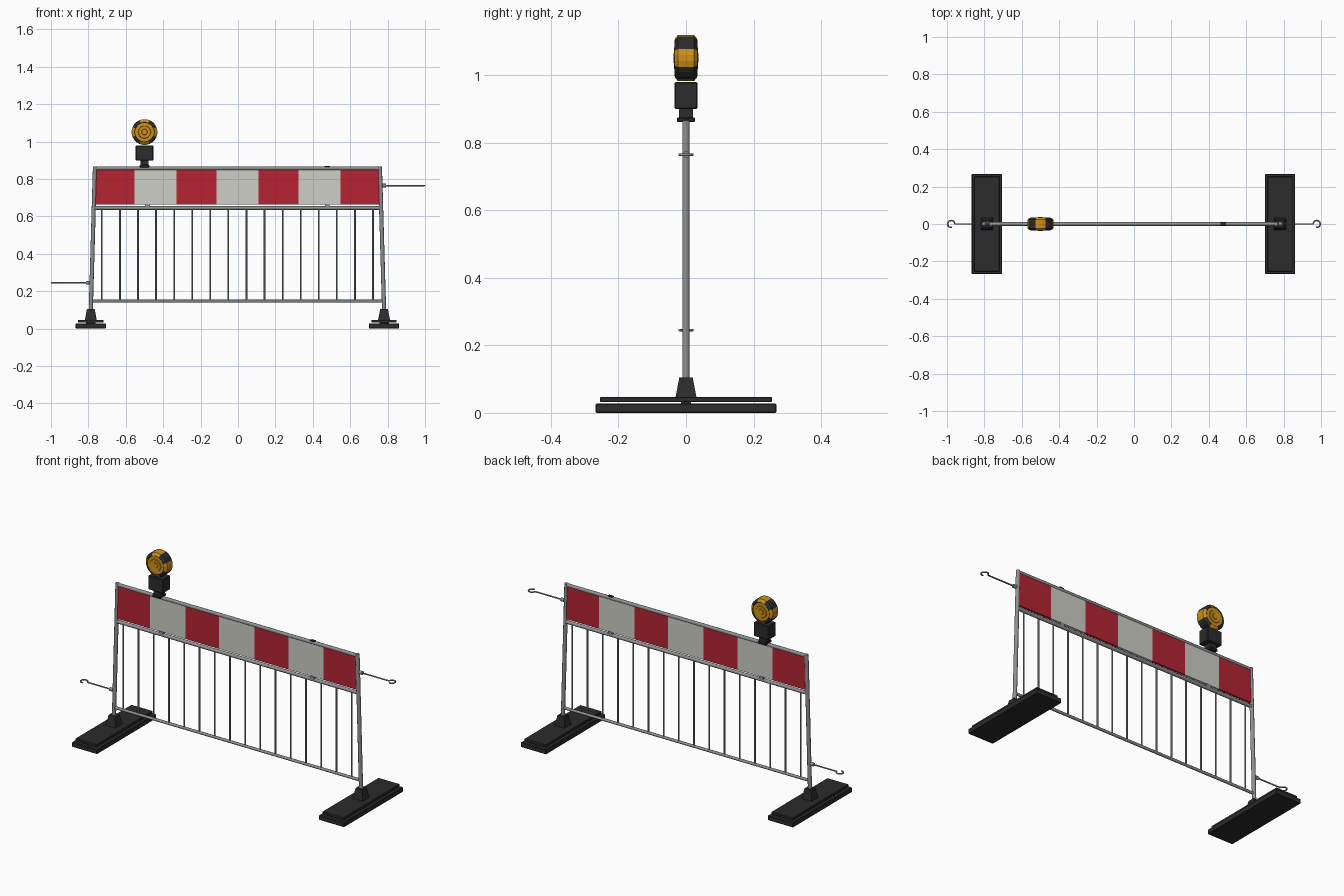
import bpy, bmesh, math
from mathutils import Vector

cube = bpy.data.objects.get("Cube")
if cube:
    bpy.data.objects.remove(cube, do_unlink=True)


def material(name, rgb):
    m = bpy.data.materials.new(name)
    m.use_nodes = True
    colour = (*rgb, 1)
    m.diffuse_color = colour
    m.node_tree.nodes["Principled BSDF"].inputs["Base Color"].default_value = colour
    return m


METAL = material("galvanised steel", (0.27, 0.28, 0.29))
RED = material("warning red", (0.46, 0.018, 0.032))
WHITE = material("warning white", (0.62, 0.62, 0.57))
BLACK = material("black rubber", (0.025, 0.025, 0.025))
AMBER = material("amber lens", (0.62, 0.28, 0.01))

MID = -0.003          # middle of the frame
POST_LOW, POST_TOP = 0.784, 0.762
TOP, MIDDLE, BOTTOM = 0.857, 0.645, 0.147


def finish(name, bm, mats, smooth=False):
    bmesh.ops.recalc_face_normals(bm, faces=bm.faces)
    mesh = bpy.data.meshes.new(name)
    bm.to_mesh(mesh)
    bm.free()
    for m in mats:
        mesh.materials.append(m)
    ob = bpy.data.objects.new(name, mesh)
    bpy.context.collection.objects.link(ob)
    if smooth:
        bpy.ops.object.select_all(action='DESELECT')
        ob.select_set(True)
        bpy.context.view_layer.objects.active = ob
        bpy.ops.object.shade_smooth_by_angle(angle=math.radians(40))
    return ob


def block(name, mat, centre, size, taper=1.0, bevel=0.0):
    """Box whose top is scaled by taper."""
    bm = bmesh.new()
    bmesh.ops.create_cube(bm, size=1)
    for v in bm.verts:
        k = taper if v.co.z > 0 else 1
        v.co = Vector((v.co.x * size[0] * k, v.co.y * size[1] * k, v.co.z * size[2])) + Vector(centre)
    if bevel:
        bmesh.ops.bevel(bm, geom=bm.edges[:], offset=bevel, segments=1, affect='EDGES')
    return finish(name, bm, [mat])


def tube(name, mat, a, b, radius, sides=12):
    a, b = Vector(a), Vector(b)
    bm = bmesh.new()
    bmesh.ops.create_cone(bm, cap_ends=True, segments=sides, radius1=radius, radius2=radius,
                          depth=(b - a).length)
    bm.transform((b - a).to_track_quat('Z', 'Y').to_matrix().to_4x4())
    bmesh.ops.translate(bm, verts=bm.verts, vec=(a + b) / 2)
    return finish(name, bm, [mat], True)


def post_x(z):
    return POST_LOW + (POST_TOP - POST_LOW) * (z - 0.1) / 0.76


# Feet and leaning posts
for side, s in (("left", 1), ("right", -1)):
    x = MID + s * POST_LOW
    block(side + "_foot_slab", BLACK, (x, 0, 0.014), (0.161, 0.535, 0.028), bevel=0.003)
    block(side + "_foot_neck", BLACK, (x, 0, 0.03), (0.05, 0.03, 0.02))
    block(side + "_foot_plate", BLACK, (x, 0, 0.0395), (0.135, 0.508, 0.015), bevel=0.002)
    block(side + "_foot_socket", BLACK, (x, 0, 0.0755), (0.064, 0.062, 0.059), taper=0.64)
    tube(side + "_post", METAL, (MID + s * post_x(0.05), 0, 0.05),
         (MID + s * post_x(0.866), 0, 0.866), 0.011)

# Rails between the posts
for name, z, r in (("top_rail", TOP, 0.010), ("middle_rail", MIDDLE, 0.010), ("bottom_rail", BOTTOM, 0.008)):
    tube(name, METAL, (MID - post_x(z), 0, z), (MID + post_x(z), 0, z), r)

# Upright infill bars
COUNT = 16
for i in range(COUNT):
    x = MID + 0.725 * (2 * i / (COUNT - 1) - 1)
    tube(f"infill_bar_{i + 1}", METAL, (x, 0, BOTTOM), (x, 0, MIDDLE), 0.0045, 8)

# Striped board, its outer ends following the posts
LOW, HIGH, HALF = 0.663, 0.854, 0.006
cuts = [-0.55, -0.327, -0.113, 0.113, 0.327, 0.55]
lows = [-post_x(LOW)] + cuts + [post_x(LOW)]
highs = [-post_x(HIGH)] + cuts + [post_x(HIGH)]
for i in range(len(lows) - 1):
    outline = [(lows[i], LOW), (lows[i + 1], LOW), (highs[i + 1], HIGH), (highs[i], HIGH)]
    bm = bmesh.new()
    face = bm.faces.new([bm.verts.new((MID + x, -HALF, z)) for x, z in outline])
    out = bmesh.ops.extrude_face_region(bm, geom=[face])
    bmesh.ops.translate(bm, vec=(0, 2 * HALF, 0),
                        verts=[g for g in out["geom"] if isinstance(g, bmesh.types.BMVert)])
    finish(f"board_stripe_{i + 1}", bm, [WHITE if i % 2 else RED])

# Clips holding the board
for s in (-1, 1):
    block("board_clip", METAL, (MID + s * 0.48, 0, 0.654), (0.026, 0.018, 0.024))
block("top_clip", BLACK, (MID + 0.48, 0, 0.864), (0.028, 0.014, 0.012))

# Coupling hooks: one high on the left, one low on the right
for side, s, z in (("left", 1, 0.765), ("right", -1, 0.245)):
    start = MID + s * post_x(z)
    curve = bpy.data.curves.new(side + "_hook", 'CURVE')
    curve.dimensions = '3D'
    curve.bevel_depth = 0.004
    curve.bevel_resolution = 2
    curve.use_fill_caps = True
    path = [(start, 0), (s * 0.955, 0)]
    for k in range(11):
        a = math.radians(170 - 27 * k)
        path.append((s * (0.977 + 0.019 * math.cos(a)), 0.019 * math.sin(a)))
    spline = curve.splines.new('POLY')
    spline.points.add(len(path) - 1)
    for p, (x, y) in zip(spline.points, path):
        p.co = (x, y, z, 1)
    curve.materials.append(METAL)
    bpy.context.collection.objects.link(bpy.data.objects.new(side + "_hook", curve))
    tube(side + "_hook_collar", METAL, (start + s * 0.01, 0, z), (start + s * 0.03, 0, z), 0.01)

# Warning lamp: clamp, neck and battery box
LX = -0.5
block("lamp_clamp", BLACK, (LX, 0, 0.868), (0.052, 0.054, 0.014), bevel=0.003)
block("lamp_neck", BLACK, (LX, 0, 0.885), (0.042, 0.042, 0.036))
block("lamp_battery_box", BLACK, (LX, 0, 0.94), (0.094, 0.067, 0.08), bevel=0.003)

# Lamp head: stepped lens turned about the y axis, dark on its diagonal rim
half = [(0.014, 0.037), (0.016, 0.034), (0.032, 0.035), (0.034, 0.032), (0.050, 0.032),
        (0.053, 0.034), (0.059, 0.032), (0.069, 0.024)]
profile = half + [(r, -y) for r, y in reversed(half)]
SIDES = 24
bm = bmesh.new()
rings = []
for r, y in profile:
    rings.append([bm.verts.new((LX + r * math.sin(math.tau * (i + 0.5) / SIDES), y,
                                1.051 + r * math.cos(math.tau * (i + 0.5) / SIDES)))
                  for i in range(SIDES)])
bm.faces.new(rings[0])
bm.faces.new(rings[-1])
for k in range(len(rings) - 1):
    a, b = rings[k], rings[k + 1]
    radius = (profile[k][0] + profile[k + 1][0]) / 2
    for i in range(SIDES):
        j = (i + 1) % SIDES
        f = bm.faces.new((a[i], a[j], b[j], b[i]))
        angle = math.tau * (i + 1) / SIDES
        diagonal = abs(math.sin(2 * angle)) > 0.8
        f.material_index = int((radius > 0.055 and diagonal) or 0.051 < radius < 0.055)
finish("lamp_head", bm, [AMBER, BLACK])
